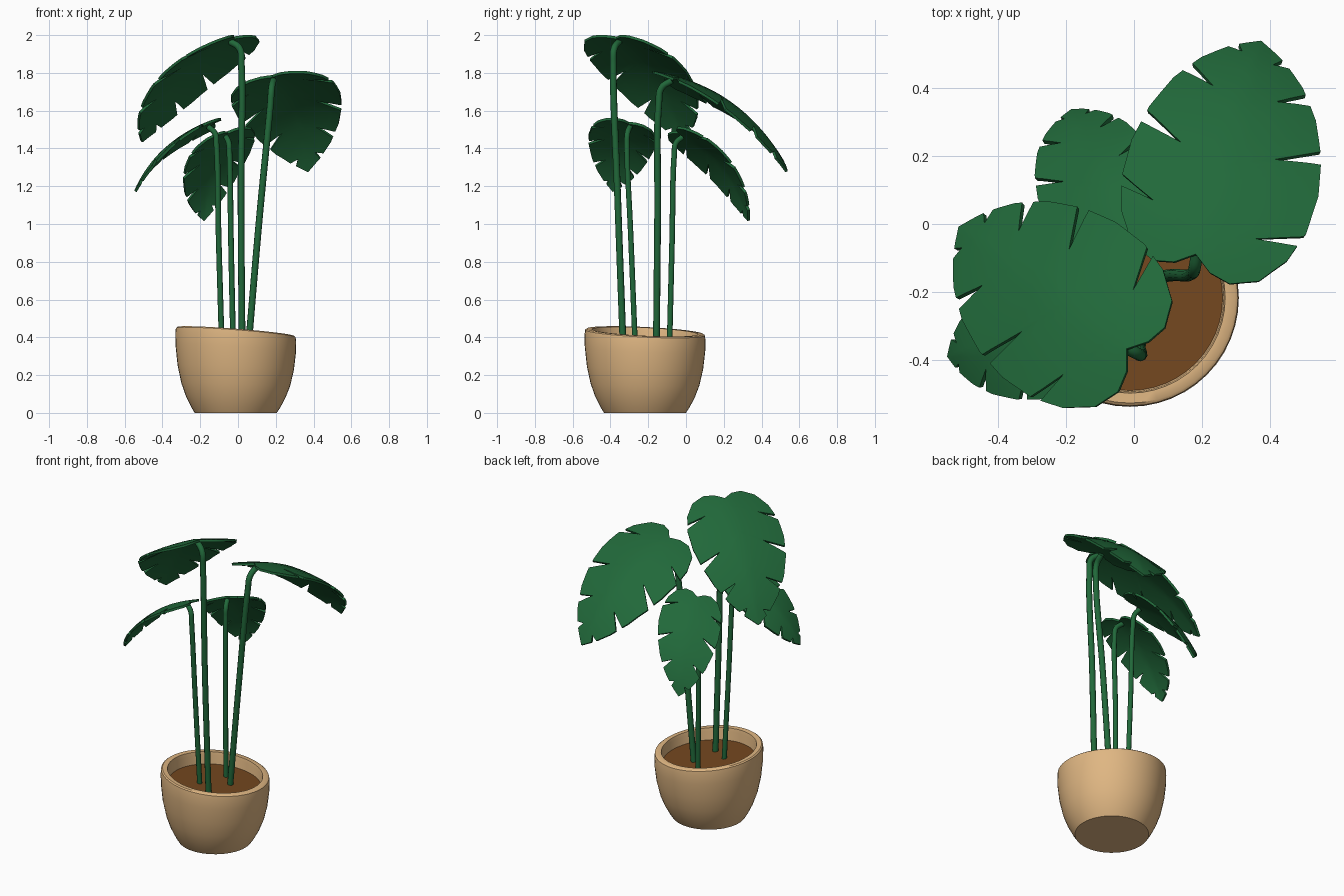
import bpy, bmesh, math
from mathutils import Vector

if "Cube" in bpy.data.objects:
    bpy.data.objects.remove(bpy.data.objects["Cube"])


def material(name, rgb):
    m = bpy.data.materials.new(name)
    m.diffuse_color = (*rgb, 1)
    m.use_nodes = True
    m.node_tree.nodes["Principled BSDF"].inputs["Base Color"].default_value = m.diffuse_color
    return m


GREEN = material("leaf green", (0.015, 0.14, 0.042))
CLAY = material("sandy clay", (0.74, 0.47, 0.225))
EARTH = material("brown soil", (0.175, 0.064, 0.014))

CX, CY = -0.012, -0.217   # pot axis


def finish(name, bm, mat, angle=40):
    bmesh.ops.recalc_face_normals(bm, faces=bm.faces[:])
    me = bpy.data.meshes.new(name)
    bm.to_mesh(me)
    bm.free()
    ob = bpy.data.objects.new(name, me)
    bpy.context.collection.objects.link(ob)
    me.materials.append(mat)
    bpy.ops.object.select_all(action='DESELECT')
    ob.select_set(True)
    bpy.context.view_layer.objects.active = ob
    bpy.ops.object.shade_smooth_by_angle(angle=math.radians(angle))
    return ob


def lathe(name, profile, mat, n=48):
    """Spin a profile round the pot axis; the upper part leans with the tilted rim."""
    bm = bmesh.new()
    rings = []
    for r, z in profile:
        ring = []
        for i in range(n):
            a = 2 * math.pi * i / n
            x, y = r * math.cos(a), r * math.sin(a)
            lean = z / 0.43 * (-0.077 * x - 0.048 * y)
            ring.append(bm.verts.new((CX + x, CY + y, z + lean)))
        rings.append(ring)
    for a, b in zip(rings, rings[1:]):
        for i in range(n):
            j = (i + 1) % n
            bm.faces.new((a[i], a[j], b[j], b[i]))
    bm.faces.new(rings[0])
    bm.faces.new(rings[-1])
    return finish(name, bm, mat)


# Pot and soil
lathe("pot", [(0.217, 0), (0.236, 0.03), (0.264, 0.085), (0.288, 0.15), (0.308, 0.24),
              (0.319, 0.34), (0.320, 0.40), (0.317, 0.425), (0.309, 0.431), (0.28, 0.43),
              (0.276, 0.41), (0.272, 0.35), (0.262, 0.30)], CLAY)
lathe("soil", [(0.262, 0.31), (0.273, 0.355)], EARTH)


# Half outline of a split leaf: (along midrib, sideways), from base notch to tip
OUTLINE = [(0.0, 0.0), (-0.045, 0.06), (-0.06, 0.13), (-0.02, 0.215), (0.08, 0.28),
           (0.2, 0.312), (0.35, 0.315), (0.5, 0.29), (0.65, 0.24), (0.78, 0.17),
           (0.88, 0.09), (0.96, 0.0)]
# Slits on the left (1) and right (-1) side: (place on the outline, remaining reach)
SLITS = {1: [(4.9, 0.6), (6.7, 0.52), (8.5, 0.52), (10.1, 0.6)],
         -1: [(4.7, 0.55), (7.0, 0.52), (8.6, 0.52), (9.9, 0.6)]}
GAP = 0.17


def edge(t):
    i = min(int(t), len(OUTLINE) - 2)
    f = t - i
    return [p + (q - p) * f for p, q in zip(OUTLINE[i], OUTLINE[i + 1])]


def reach(t, side):
    """1 on the full outline, less at the bottom of a slit."""
    for c, depth in SLITS[side]:
        if abs(t - c) < GAP - 1e-6:
            return depth + (1 - depth) * abs(t - c) / GAP
    return 1.0


def leaf(name, base, heading, length, width, th0, th1, roll=0):
    """Bend the flat leaf downwards along its midrib; roll lifts the left side."""
    a = math.radians(heading)
    d = Vector((math.cos(a), math.sin(a), 0))
    c, s_ = math.cos(math.radians(roll)), math.sin(math.radians(roll))
    flat = Vector((-d.y, d.x, 0))
    side_dir = flat * c + Vector((0, 0, s_))
    up = Vector((0, 0, c)) - flat * s_
    t0, t1 = math.radians(th0), math.radians(th1)
    k = (t1 - t0) / (0.95 * length)

    def place(s, v):
        s, v = s * length, v * length * width
        th = t0 + k * s
        h = -0.06 * abs(v) - 0.35 * v * v
        normal = d * math.sin(th) + up * math.cos(th)
        fall = (math.cos(t0) - math.cos(th)) / k
        return (Vector(base) + d * ((math.sin(th) - math.sin(t0)) / k)
                - Vector((0, 0, fall)) + side_dir * v + normal * h)

    ts = {round(i * 0.5, 3) for i in range(2 * len(OUTLINE) - 1)}
    cuts = [c for slits in SLITS.values() for c, _ in slits]
    ts = {t for t in ts if all(abs(t - c) > 0.05 for c in cuts) or t in (0, len(OUTLINE) - 1)}
    ts |= {round(c + o, 3) for c in cuts for o in (-GAP, 0, GAP)}
    ts = sorted(ts)
    bm = bmesh.new()
    rows = 5
    for side in (1, -1):
        spokes = []
        for t in ts:
            s, v = edge(t)
            root = max(0.02, s - (0.25 + 0.7 * s) * v)
            f = reach(t, side)
            spokes.append([bm.verts.new(place(root + (s - root) * f * r / rows,
                                              side * v * f * r / rows))
                           for r in range(rows + 1)])
        for p, q in zip(spokes, spokes[1:]):
            for r in range(rows):
                quad = (p[r], p[r + 1], q[r + 1], q[r])
                bm.faces.new(quad if side < 0 else quad[::-1])
    bmesh.ops.remove_doubles(bm, verts=bm.verts[:], dist=1e-4)
    ob = finish(name, bm, GREEN)
    mod = ob.modifiers.new("thickness", 'SOLIDIFY')
    mod.thickness = 0.014
    mod.offset = 0
    bpy.ops.object.modifier_apply(modifier=mod.name)
    bpy.ops.object.shade_smooth_by_angle(angle=math.radians(40))


def stem(name, points, radius):
    cu = bpy.data.curves.new(name, 'CURVE')
    cu.dimensions = '3D'
    cu.bevel_depth = radius
    cu.bevel_resolution = 3
    cu.use_fill_caps = True
    cu.resolution_u = 8
    sp = cu.splines.new('BEZIER')
    sp.bezier_points.add(len(points) - 1)
    for bp, p in zip(sp.bezier_points, points):
        bp.co = p
        bp.handle_left_type = bp.handle_right_type = 'AUTO'
    cu.materials.append(GREEN)
    ob = bpy.data.objects.new(name, cu)
    bpy.context.collection.objects.link(ob)
    bpy.ops.object.select_all(action='DESELECT')
    ob.select_set(True)
    bpy.context.view_layer.objects.active = ob
    bpy.ops.object.convert(target='MESH')
    bpy.ops.object.shade_smooth_by_angle(angle=math.radians(40))


# Stems: from the soil up to a short hook under each leaf
stem("tall_stem", [(0.022, -0.332, 0.33), (0.016, -0.362, 1.15), (0.018, -0.385, 1.84),
                   (0.008, -0.38, 1.93), (-0.04, -0.355, 1.965)], 0.018)
stem("broad_stem", [(0.053, -0.157, 0.33), (0.115, -0.15, 1.05), (0.172, -0.144, 1.64),
                    (0.178, -0.13, 1.72), (0.187, -0.075, 1.76)], 0.018)
stem("left_stem", [(-0.085, -0.268, 0.33), (-0.103, -0.293, 0.95), (-0.114, -0.313, 1.42),
                   (-0.122, -0.31, 1.48), (-0.158, -0.297, 1.515)], 0.015)
stem("rear_stem", [(-0.025, -0.088, 0.33), (-0.037, -0.074, 0.9), (-0.045, -0.062, 1.37),
                   (-0.049, -0.053, 1.43), (-0.062, -0.02, 1.46)], 0.015)

# Leaves: attachment, heading, length, width factor, bend at base and tip, roll
leaf("tall_leaf", (-0.02, -0.368, 1.986), 144, 0.875, 1.02, 20, 64)
leaf("broad_leaf", (0.182, -0.09, 1.782), 73, 0.89, 1.04, 11, 64, -12)
leaf("left_leaf", (-0.14, -0.303, 1.534), 192, 0.59, 0.97, 16, 66, 14)
leaf("rear_leaf", (-0.055, -0.035, 1.484), 109, 0.655, 0.9, 24, 76, -13)
